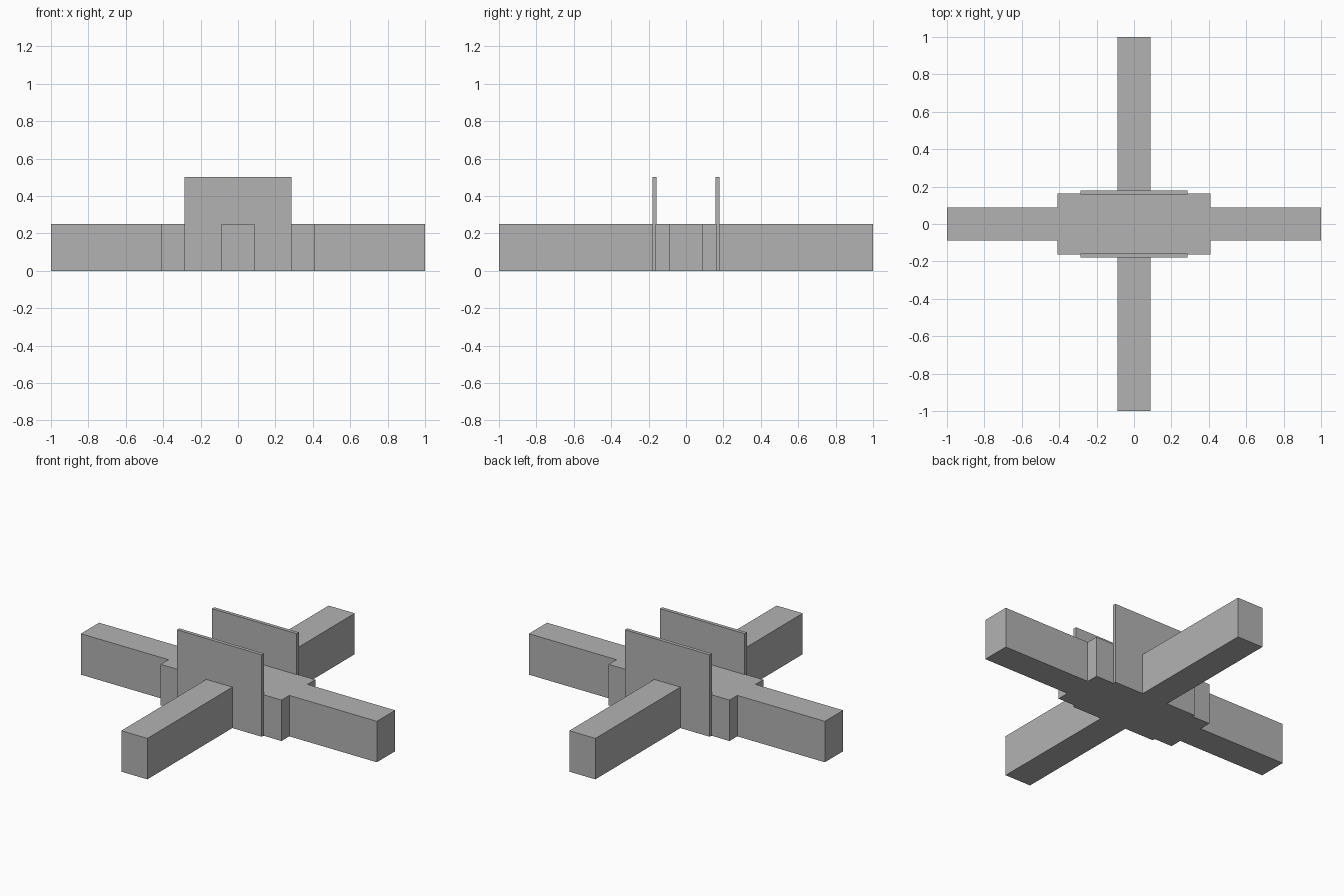
import bpy
from mathutils import Vector

default = bpy.data.objects.get("Cube")
if default:
    bpy.data.objects.remove(default, do_unlink=True)

grey = bpy.data.materials.new("plain_grey")
grey.use_nodes = True
colour = (0.45, 0.45, 0.45, 1)
grey.diffuse_color = colour
grey.node_tree.nodes["Principled BSDF"].inputs["Base Color"].default_value = colour


def box(name, low, high):
    """Add a flat-shaded box spanning two opposite corners."""
    low, high = Vector(low), Vector(high)
    bpy.ops.mesh.primitive_cube_add(size=1)
    obj = bpy.context.object
    obj.name = obj.data.name = name
    for v in obj.data.vertices:
        v.co = (low + high) / 2 + v.co * (high - low)
    obj.data.materials.append(grey)
    return obj


def mirrored(obj, axis):
    """Repeat a part on the opposite side of the centre."""
    mod = obj.modifiers.new("Mirror", "MIRROR")
    mod.use_axis = [i == axis for i in range(3)]
    mod.use_mirror_merge = False


ARM = 0.088       # half width of the arms
HEIGHT = 0.25     # height of core and arms
CORE_X, CORE_Y = 0.408, 0.163
PLATE_X, PLATE_IN, PLATE_OUT = 0.286, 0.158, 0.18

# Central block
box("core", (-CORE_X, -CORE_Y, 0), (CORE_X, CORE_Y, HEIGHT))

# Side arms, left and right
mirrored(box("side_arms", (CORE_X, -ARM, 0), (1, ARM, HEIGHT)), 0)

# Long arms, front and back
mirrored(box("front_back_arms", (-ARM, -1, 0), (ARM, -PLATE_OUT, HEIGHT)), 1)

# Thin upright plates on either side of the core
mirrored(box("upright_plates", (-PLATE_X, -PLATE_OUT, 0),
             (PLATE_X, -PLATE_IN, 0.5)), 1)
